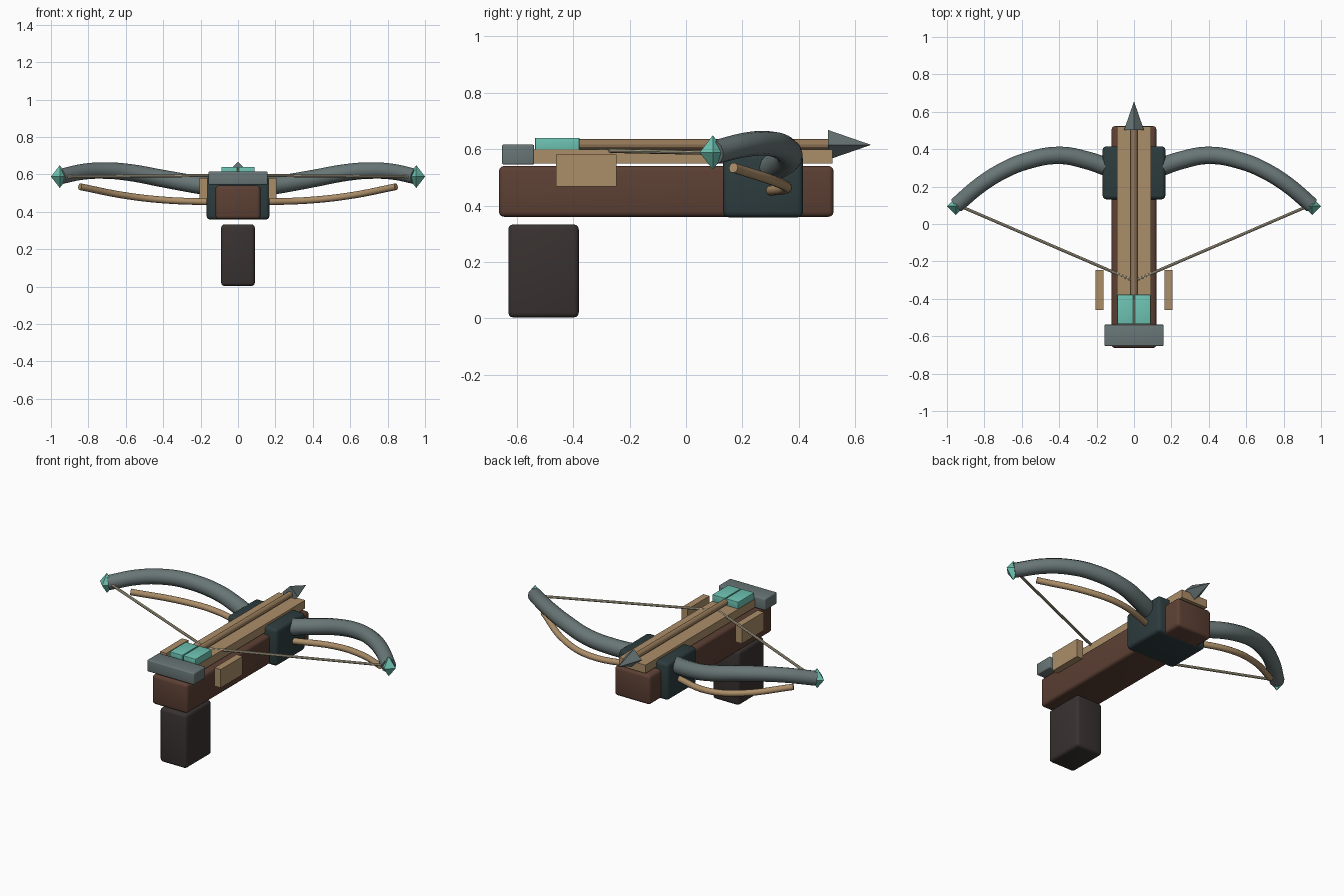
import bpy, bmesh
from math import pi
from mathutils import Matrix, Vector

if "Cube" in bpy.data.objects:
    bpy.data.objects.remove(bpy.data.objects["Cube"])


def mat(name, rgb):
    m = bpy.data.materials.new(name)
    m.diffuse_color = (*rgb, 1)
    m.use_nodes = True
    m.node_tree.nodes["Principled BSDF"].inputs["Base Color"].default_value = m.diffuse_color
    return m


BROWN = mat("brown_wood", (0.107, 0.051, 0.034))
DARK = mat("dark_grip", (0.04, 0.032, 0.03))
SLATE = mat("dark_slate", (0.026, 0.045, 0.048))
WOOD = mat("light_wood", (0.41, 0.27, 0.14))
SHAFT = mat("shaft_wood", (0.30, 0.19, 0.10))
TEAL = mat("teal", (0.155, 0.55, 0.45))
STEEL = mat("steel", (0.14, 0.18, 0.18))
CORD = mat("cord", (0.5, 0.44, 0.3))


def finish(bm, name, m):
    me = bpy.data.meshes.new(name)
    bm.to_mesh(me)
    bm.free()
    ob = bpy.data.objects.new(name, me)
    bpy.context.collection.objects.link(ob)
    me.materials.append(m)
    return ob


def smooth(ob):
    bpy.ops.object.select_all(action='DESELECT')
    ob.select_set(True)
    bpy.context.view_layer.objects.active = ob
    bpy.ops.object.shade_smooth_by_angle(angle=pi / 5)


def box(name, lo, hi, m, bevel=0.0):
    lo, hi = Vector(lo), Vector(hi)
    bm = bmesh.new()
    bmesh.ops.create_cube(bm, size=1, matrix=Matrix.Translation((lo + hi) / 2)
                          @ Matrix.Diagonal((*(hi - lo), 1)))
    if bevel:
        bmesh.ops.bevel(bm, geom=bm.edges[:], offset=bevel, segments=3,
                        profile=0.5, affect='EDGES')
    ob = finish(bm, name, m)
    if bevel:
        smooth(ob)
    return ob


def rod(name, a, b, r1, r2, sides, m):
    a, b = Vector(a), Vector(b)
    rot = (b - a).to_track_quat('Z', 'Y').to_matrix().to_4x4()
    bm = bmesh.new()
    bmesh.ops.create_cone(bm, cap_ends=True, segments=sides, radius1=r1, radius2=r2,
                          depth=(b - a).length,
                          matrix=Matrix.Translation((a + b) / 2) @ rot)
    return finish(bm, name, m)


def tube(name, pts, radius, m, tip=1.0):
    cu = bpy.data.curves.new(name, 'CURVE')
    cu.dimensions = '3D'
    cu.bevel_depth = radius
    cu.bevel_resolution = 4
    cu.resolution_u = 6
    cu.use_fill_caps = True
    sp = cu.splines.new('BEZIER')
    sp.bezier_points.add(len(pts) - 1)
    for i, (bp, p) in enumerate(zip(sp.bezier_points, pts)):
        bp.co = p
        bp.handle_left_type = bp.handle_right_type = 'AUTO'
        bp.radius = 1 + (tip - 1) * i / (len(pts) - 1)
    ob = bpy.data.objects.new(name, cu)
    bpy.context.collection.objects.link(ob)
    cu.materials.append(m)
    bpy.ops.object.select_all(action='DESELECT')
    ob.select_set(True)
    bpy.context.view_layer.objects.active = ob
    bpy.ops.object.convert(target='MESH')
    smooth(bpy.context.view_layer.objects.active)


# Stock, grip, riser block, rail and rear plate
box("stock", (-0.12, -0.663, 0.36), (0.12, 0.523, 0.54), BROWN, 0.018)
box("grip", (-0.09, -0.63, 0.003), (0.09, -0.38, 0.333), DARK, 0.018)
box("riser_block", (-0.168, 0.132, 0.358), (0.168, 0.415, 0.585), SLATE, 0.02)
box("rail", (-0.09, -0.54, 0.549), (0.09, 0.52, 0.599), WOOD)
box("rear_plate", (-0.158, -0.652, 0.545), (0.158, -0.538, 0.616), STEEL, 0.006)

# Loaded bolt
rod("bolt_shaft", (0, -0.40, 0.617), (0, 0.51, 0.617), 0.018, 0.018, 12, SHAFT)
rod("bolt_head", (0, 0.503, 0.615), (0, 0.656, 0.615), 0.053, 0, 4, STEEL)

# Mirrored parts
for s, side in ((-1, "left"), (1, "right")):
    box("latch_" + side, (min(s * 0.003, s * 0.088), -0.535, 0.597),
        (max(s * 0.003, s * 0.088), -0.378, 0.64), TEAL, 0.003)
    box("side_plate_" + side, (min(s * 0.163, s * 0.205), -0.46, 0.468),
        (max(s * 0.163, s * 0.205), -0.247, 0.58), WOOD)
    limb = [(0.12, 0.295, 0.53), (0.25, 0.34, 0.55), (0.4, 0.367, 0.577),
            (0.58, 0.335, 0.61), (0.7, 0.285, 0.62), (0.82, 0.21, 0.615),
            (0.95, 0.10, 0.588)]
    tube("limb_" + side, [(s * x, y, z) for x, y, z in limb], 0.049, STEEL, 0.86)
    brace = [(0.14, 0.295, 0.452), (0.4, 0.358, 0.463), (0.6, 0.315, 0.486),
             (0.845, 0.168, 0.534)]
    tube("brace_" + side, [(s * x, y, z) for x, y, z in brace], 0.018, WOOD)
    rod("string_" + side, (s * 0.94, 0.10, 0.587), (0, -0.305, 0.595),
        0.008, 0.008, 8, CORD)
    # Octahedral limb tip
    bm = bmesh.new()
    c = Vector((s * 0.953, 0.095, 0.588))
    for d in (1, -1):
        bmesh.ops.create_cone(bm, cap_ends=False, segments=4, radius1=0.047, radius2=0,
                              depth=0.061, matrix=Matrix.Translation(c)
                              @ Matrix.Diagonal((1, 1, d, 1))
                              @ Matrix.Translation((0, 0, 0.0305)))
    bmesh.ops.remove_doubles(bm, verts=bm.verts[:], dist=0.0005)
    bmesh.ops.recalc_face_normals(bm, faces=bm.faces[:])
    finish(bm, "limb_tip_" + side, TEAL)
